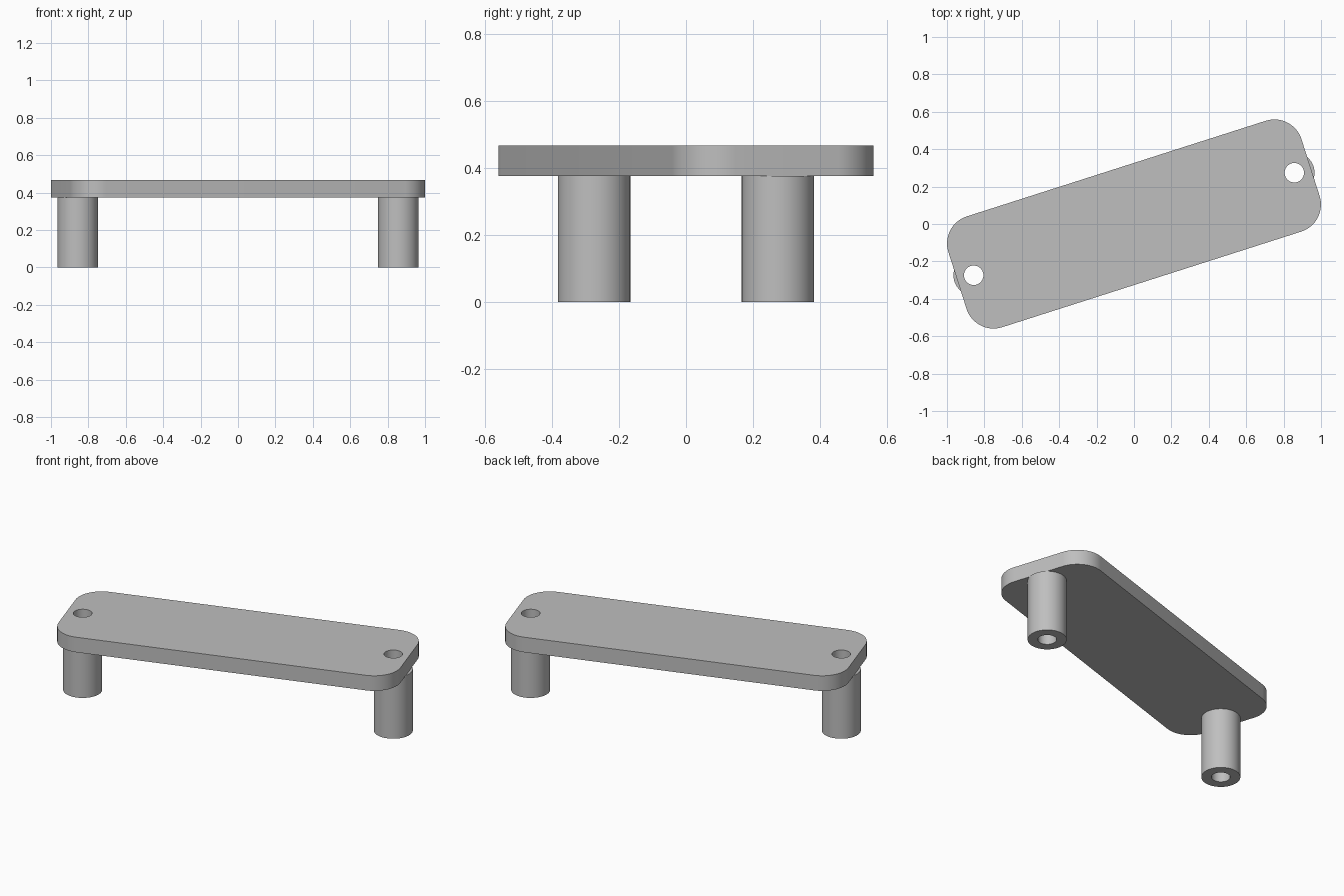
import bpy
import bmesh
from math import cos, sin, pi, atan2
from mathutils import Matrix, Vector

cube = bpy.data.objects.get("Cube")
if cube:
    bpy.data.objects.remove(cube, do_unlink=True)

TILT = atan2(0.274, 0.857)      # turn of the whole bracket about z
POST_X = 0.90                   # post distance from the centre, along the bar
POST_R, HOLE_R = 0.108, 0.052
HALF_L, HALF_W, CORNER = 0.991, 0.311, 0.152
PLATE_Z, TOP_Z = 0.375, 0.467

grey = bpy.data.materials.new("plain grey")
grey.use_nodes = True
COLOUR = (0.52, 0.52, 0.52, 1)
grey.diffuse_color = COLOUR
grey.node_tree.nodes["Principled BSDF"].inputs["Base Color"].default_value = COLOUR


def arc(cx, cy, r, start, sweep, steps):
    angles = [start + sweep * i / steps for i in range(steps + 1)]
    return [(cx + r * cos(a), cy + r * sin(a)) for a in angles]


def circle(cx, r):
    return arc(cx, 0, r, 0, 2 * pi, 64)[:-1]


def rounded_rectangle(half_l, half_w, r):
    points = []
    for i, (sx, sy) in enumerate([(1, 1), (-1, 1), (-1, -1), (1, -1)]):
        points += arc(sx * (half_l - r), sy * (half_w - r), r, i * pi / 2, pi / 2, 16)
    return points


def extruded_profile(name, loops, z0, z1):
    """Fill an outline with its holes and extrude it from z0 to z1."""
    curve = bpy.data.curves.new(name, "CURVE")
    curve.dimensions = "2D"
    curve.fill_mode = "BOTH"
    curve.extrude = (z1 - z0) / 2
    for loop in loops:
        spline = curve.splines.new("POLY")
        spline.points.add(len(loop) - 1)
        for point, (x, y) in zip(spline.points, loop):
            point.co = (x, y, 0, 1)
        spline.use_cyclic_u = True
    helper = bpy.data.objects.new(name + " outline", curve)
    bpy.context.collection.objects.link(helper)
    evaluated = helper.evaluated_get(bpy.context.evaluated_depsgraph_get())
    mesh = bpy.data.meshes.new_from_object(evaluated)
    bpy.data.objects.remove(helper, do_unlink=True)

    # Weld the caps to the walls and turn the part into place
    bm = bmesh.new()
    bm.from_mesh(mesh)
    bmesh.ops.remove_doubles(bm, verts=bm.verts, dist=0.0001)
    place = Matrix.Rotation(TILT, 4, "Z") @ Matrix.Translation(Vector((0, 0, (z0 + z1) / 2)))
    bmesh.ops.transform(bm, matrix=place, verts=bm.verts)
    bmesh.ops.recalc_face_normals(bm, faces=bm.faces)
    bm.to_mesh(mesh)
    bm.free()

    mesh.materials.clear()
    mesh.materials.append(grey)
    part = bpy.data.objects.new(name, mesh)
    bpy.context.collection.objects.link(part)
    bpy.ops.object.select_all(action="DESELECT")
    part.select_set(True)
    bpy.context.view_layer.objects.active = part
    bpy.ops.object.shade_smooth_by_angle(angle=pi / 6)
    return part


# Flat bar with a bolt hole at each end
extruded_profile("top_plate",
                 [rounded_rectangle(HALF_L, HALF_W, CORNER),
                  circle(POST_X, HOLE_R), circle(-POST_X, HOLE_R)],
                 PLATE_Z, TOP_Z)

# Hollow posts under the holes
for side, name in ((1, "left_post"), (-1, "right_post")):
    x = side * POST_X
    extruded_profile(name, [circle(x, POST_R), circle(x, HOLE_R)], 0, PLATE_Z)
